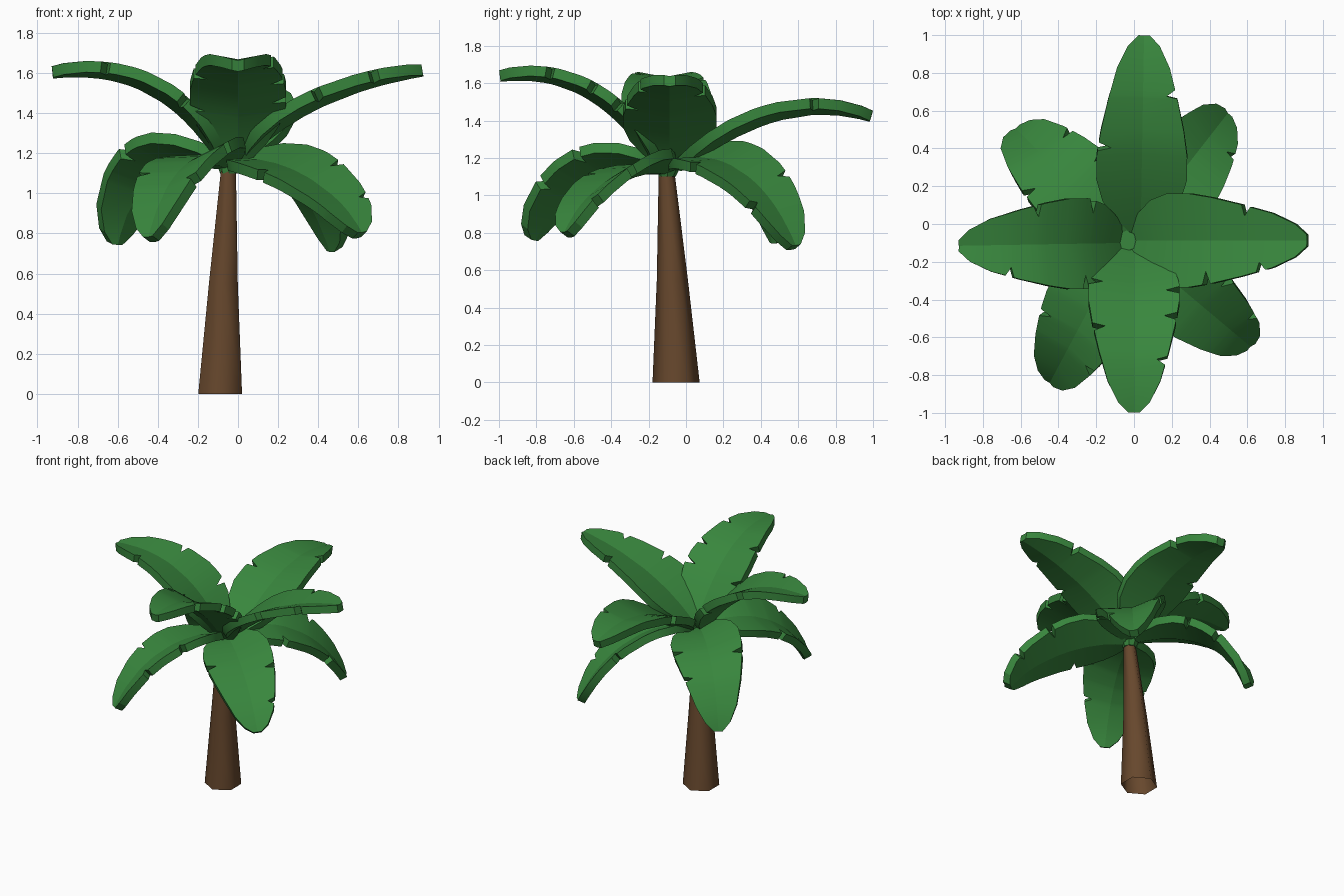
import bpy, bmesh
from math import cos, sin, pi, radians
from mathutils import Vector, Quaternion

cube = bpy.data.objects.get("Cube")
if cube:
    bpy.data.objects.remove(cube, do_unlink=True)


def material(name, rgb):
    m = bpy.data.materials.new(name)
    m.use_nodes = True
    m.diffuse_color = (*rgb, 1)
    m.node_tree.nodes["Principled BSDF"].inputs["Base Color"].default_value = (*rgb, 1)
    return m


GREEN = material("leaf_green", (0.04, 0.24, 0.047))
BROWN = material("trunk_brown", (0.135, 0.064, 0.026))


def finish(name, bm, mat, angle):
    bmesh.ops.recalc_face_normals(bm, faces=bm.faces)
    mesh = bpy.data.meshes.new(name)
    bm.to_mesh(mesh)
    bm.free()
    mesh.materials.append(mat)
    ob = bpy.data.objects.new(name, mesh)
    bpy.context.collection.objects.link(ob)
    bpy.ops.object.select_all(action='DESELECT')
    ob.select_set(True)
    bpy.context.view_layer.objects.active = ob
    bpy.ops.object.shade_smooth_by_angle(angle=radians(angle))


def loft(bm, rings, cap_start=True):
    """Join closed rings of points into a solid."""
    loops = [[bm.verts.new(p) for p in ring] for ring in rings]
    n = len(loops[0])
    for a, b in zip(loops, loops[1:]):
        for i in range(n):
            j = (i + 1) % n
            bm.faces.new((a[i], a[j], b[j], b[i]))
    if cap_start:
        bm.faces.new(loops[0])
    bm.faces.new(loops[-1])


def tapered(name, rows, sides, mat, angle, cap_start):
    """Rows are (centre x, centre y, z, radius)."""
    bm = bmesh.new()
    loft(bm, [[(x + r * sin(2 * pi * i / sides), y + r * cos(2 * pi * i / sides), z)
               for i in range(sides)] for x, y, z, r in rows], cap_start)
    finish(name, bm, mat, angle)


# Leaning six-sided trunk, open underneath, and the green crown hub
tapered("trunk", [(-0.089, -0.053, 0, 0.126), (-0.073, -0.073, 0.55, 0.083),
                  (-0.047, -0.104, 1.13, 0.042)], 6, BROWN, 65, False)
tapered("crown_hub", [(-0.045, -0.1, 1.1, 0.045), (-0.04, -0.095, 1.15, 0.065),
                      (-0.04, -0.09, 1.21, 0.055)], 8, GREEN, 30, True)

# Half-width of a frond along its length
OUTLINE = [(0, 0.06), (0.08, 0.14), (0.18, 0.205), (0.3, 0.24), (0.42, 0.24), (0.55, 0.22),
           (0.7, 0.185), (0.85, 0.14), (0.95, 0.085), (1, 0.03)]
THICK, FOLD = 0.028, 0.19


def half_width(t):
    for (t0, w0), (t1, w1) in zip(OUTLINE, OUTLINE[1:]):
        if t <= t1:
            return w0 + (w1 - w0) * (t - t0) / (t1 - t0)
    return OUTLINE[-1][1]


def frond(name, origin, heading, arc, scale, left_cuts, right_cuts, roll=0):
    """Thick folded blade swept along a Bezier arc of (reach, height) points."""
    a = radians(heading)
    forward, level = Vector((cos(a), sin(a), 0)), Vector((-sin(a), cos(a), 0))
    p = [Vector((*origin, 0)) + forward * r + Vector((0, 0, z)) for r, z in arc]
    cuts = left_cuts + right_cuts
    stations = {t for t, _ in OUTLINE if all(abs(t - c) > 0.035 for c in cuts)}
    for c in cuts:
        stations |= {c - 0.012, c, c + 0.03}
    rings = []
    for t in sorted(stations):
        s = 1 - t
        mid = p[0] * s**3 + p[1] * (3 * s * s * t) + p[2] * (3 * s * t * t) + p[3] * t**3
        tangent = ((p[1] - p[0]) * s * s + (p[2] - p[1]) * (2 * s * t)
                   + (p[3] - p[2]) * t * t).normalized()
        side = Quaternion(tangent, radians(roll)) @ level
        up = tangent.cross(side).normalized()
        w = half_width(t) * scale
        wl = w * (0.7 if t in left_cuts else 1)
        wr = w * (0.7 if t in right_cuts else 1)
        row = [mid + side * wl + up * wl * FOLD, mid, mid - side * wr + up * wr * FOLD]
        rings.append([q + up * THICK for q in row] + [q - up * THICK for q in reversed(row)])
    bm = bmesh.new()
    loft(bm, rings)
    finish(name, bm, GREEN, 19)


# Raised fronds
frond("upper_frond_left", (-0.04, -0.087), 0,
      [(0.05, 1.17), (0.25, 1.385), (0.55, 1.54), (0.96, 1.61)], 1.04, [0.72], [0.52, 0.79])
frond("upper_frond_right", (-0.04, -0.1), 181,
      [(0.04, 1.17), (0.25, 1.49), (0.5, 1.64), (0.885, 1.6)], 1, [0.32, 0.75], [0.26, 0.6])
frond("upper_frond_front", (0, -0.12), -90,
      [(0.03, 1.17), (0.25, 1.49), (0.5, 1.68), (0.875, 1.635)], 1, [0.34, 0.5, 0.74], [0.28, 0.56])
frond("upper_frond_back", (0.035, -0.05), 89,
      [(0.03, 1.17), (0.35, 1.38), (0.65, 1.535), (1.04, 1.42)], 1, [0.46], [0.72])

# Drooping fronds, each rolled the same way round the trunk
HUB, ROLL = (-0.04, -0.09), 13
frond("lower_frond_back_right", HUB, 135,
      [(0.03, 1.16), (0.35, 1.24), (0.7, 1.13), (0.81, 0.75)], 1, [0.5], [0.4, 0.64], ROLL)
frond("lower_frond_back_left", HUB, 52,
      [(0.03, 1.16), (0.35, 1.24), (0.66, 1.07), (0.84, 0.72)], 1, [0.62], [0.34, 0.75], ROLL)
frond("lower_frond_front_left", HUB, -40,
      [(0.03, 1.14), (0.3, 1.18), (0.7, 1.01), (0.84, 0.79)], 0.97, [0.52, 0.78], [0.4], ROLL)
frond("lower_frond_front_right", HUB, -118,
      [(0.03, 1.15), (0.35, 1.22), (0.67, 1.08), (0.83, 0.77)], 1, [0.4, 0.68], [0.55], ROLL)
